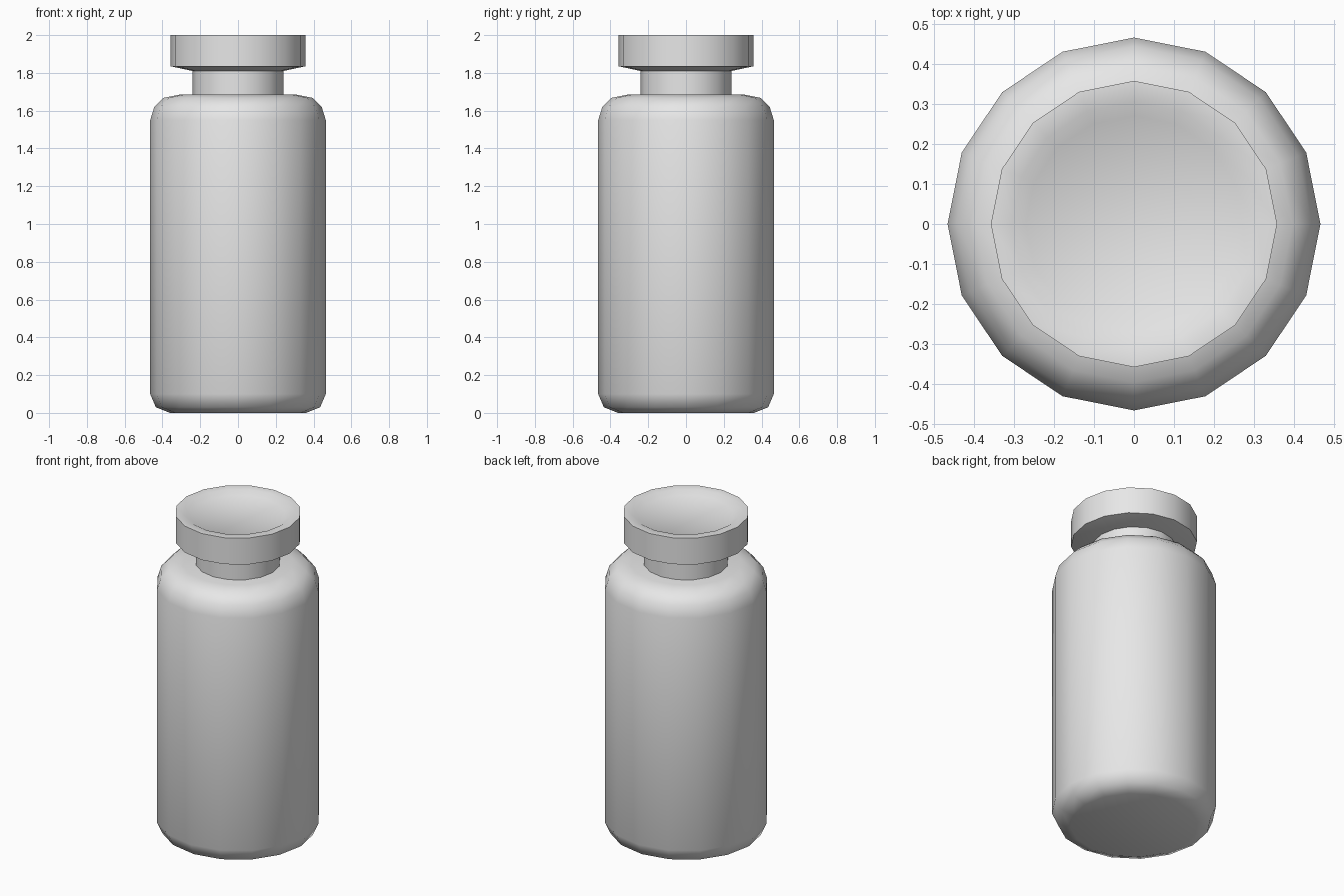
import bpy, bmesh, math

cube = bpy.data.objects.get("Cube")
if cube:
    bpy.data.objects.remove(cube, do_unlink=True)

SIDES = 16

grey = bpy.data.materials.new("light_grey")
grey.use_nodes = True
colour = (0.8, 0.8, 0.8, 1)
grey.diffuse_color = colour
grey.node_tree.nodes["Principled BSDF"].inputs["Base Color"].default_value = colour


def lathe(name, profile, angle):
    """Spin a (radius, height) profile around z; end loops are filled flat."""
    bm = bmesh.new()
    rings = []
    for r, z in profile:
        rings.append([bm.verts.new((r * math.cos(math.tau * i / SIDES),
                                    r * math.sin(math.tau * i / SIDES), z))
                      for i in range(SIDES)])
    for low, high in zip(rings, rings[1:]):
        for i in range(SIDES):
            j = (i + 1) % SIDES
            bm.faces.new((low[i], low[j], high[j], high[i]))
    bm.faces.new(rings[0][::-1])
    bm.faces.new(rings[-1])
    mesh = bpy.data.meshes.new(name)
    bm.to_mesh(mesh)
    bm.free()
    obj = bpy.data.objects.new(name, mesh)
    bpy.context.collection.objects.link(obj)
    mesh.materials.append(grey)
    bpy.ops.object.select_all(action='DESELECT')
    obj.select_set(True)
    bpy.context.view_layer.objects.active = obj
    bpy.ops.object.shade_smooth_by_angle(angle=math.radians(angle))
    return obj


# Body with rounded base and shoulder
lathe("bottle_body", [(0.36, 0), (0.435, 0.03), (0.465, 0.1), (0.465, 1.55),
                      (0.443, 1.62), (0.395, 1.668), (0.31, 1.685)], 60)

# Straight neck
lathe("bottle_neck", [(0.24, 1.68), (0.24, 1.812)], 40)

# Cap with bevelled underside and a shallow dished top
lathe("cap", [(0.24, 1.81), (0.357, 1.835), (0.357, 2.0),
              (0.305, 2.0), (0.27, 1.978)], 50)
